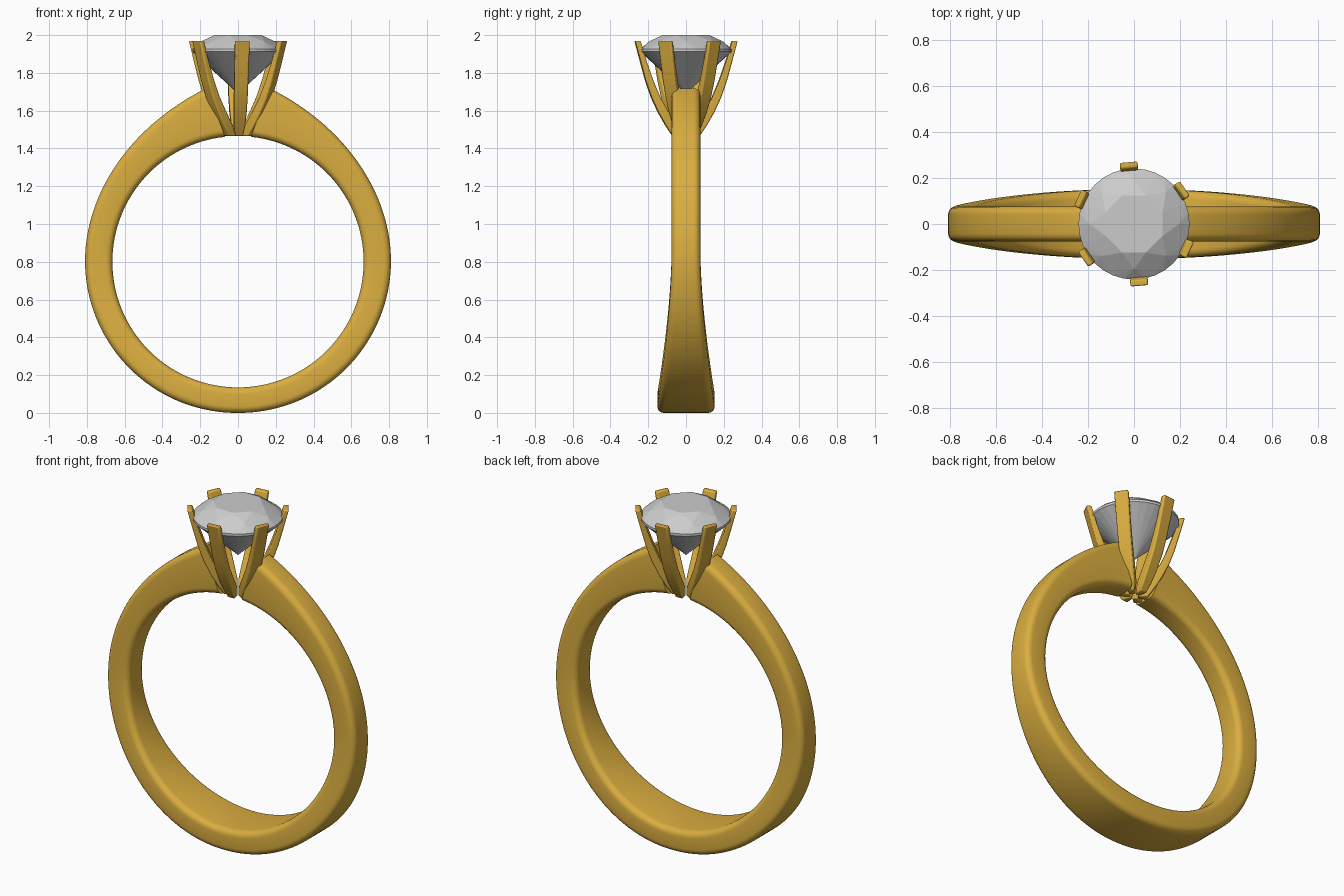
import bpy, bmesh
from math import sin, cos, pi, radians

if "Cube" in bpy.data.objects:
    bpy.data.objects.remove(bpy.data.objects["Cube"])

gold = bpy.data.materials.new("gold")
gold.diffuse_color = (0.70, 0.42, 0.05, 1)
gold.use_nodes = True
gold.node_tree.nodes["Principled BSDF"].inputs["Base Color"].default_value = gold.diffuse_color


def make(name, rings, material=None, smooth=None):
    """Skin a list of equal-length closed rings and cap both ends."""
    bm = bmesh.new()
    loops = [[bm.verts.new(p) for p in ring] for ring in rings]
    n = len(loops[0])
    for a, b in zip(loops, loops[1:]):
        for i in range(n):
            bm.faces.new((a[i], a[(i + 1) % n], b[(i + 1) % n], b[i]))
    bm.faces.new(loops[0])
    bm.faces.new(loops[-1])
    return finish(name, bm, material, smooth)


def finish(name, bm, material, smooth):
    bmesh.ops.recalc_face_normals(bm, faces=bm.faces)
    mesh = bpy.data.meshes.new(name)
    bm.to_mesh(mesh)
    bm.free()
    ob = bpy.data.objects.new(name, mesh)
    bpy.context.collection.objects.link(ob)
    if material:
        mesh.materials.append(material)
    if smooth:
        bpy.ops.object.select_all(action='DESELECT')
        bpy.context.view_layer.objects.active = ob
        ob.select_set(True)
        bpy.ops.object.shade_smooth_by_angle(angle=radians(smooth))
    return ob


# Band: rounded section swept round the finger hole, rising into two shoulders
CZ, INNER = 0.80, 0.665
rings = []
STEPS = 128
for s in range(STEPS + 1):
    t = -1 + 2 * s / STEPS
    deg = abs(t) * 169.6                       # angle away from the bottom
    outer = 0.80 + 0.01 * min(deg / 90, 1) + 2.45e-7 * max(0, deg - 90) ** 3
    low = CZ - outer * cos(radians(deg))
    k = max(0, 1 - low / 0.85)
    half = 0.076 + 0.076 * k ** 1.7            # wide at the bottom
    cr = 0.035                                 # corner radius
    ring = []
    for sy, sr, start in ((1, 1, 0), (-1, 1, 90), (-1, -1, 180), (1, -1, 270)):
        for j in range(6):
            a = radians(start + 18 * j)
            y = sy * (half - cr) + cr * cos(a)
            mid, th = (outer + INNER) / 2, (outer - INNER) / 2
            r = mid + sr * (th - cr) + cr * sin(a)
            u = (r - INNER) / (outer - INNER)
            phi = t * radians(174 + (169.6 - 174) * u)   # slanted ends
            ring.append((r * sin(phi), y, CZ - r * cos(phi)))
    rings.append(ring)
make("band", rings, gold, 40)

# Claw setting: six curved prongs; stations are outer r, inner r, z, half width
stations = [(0.072, 0.020, 1.465, 0.022), (0.108, 0.048, 1.52, 0.030),
            (0.148, 0.093, 1.59, 0.034), (0.185, 0.138, 1.67, 0.036),
            (0.216, 0.176, 1.76, 0.037), (0.243, 0.211, 1.86, 0.038),
            (0.272, 0.244, 1.97, 0.039)]
for i in range(6):
    a = radians(35 + 60 * i)
    c, s = cos(a), sin(a)
    rings = []
    for ro, ri, z, w in stations:
        wi = min(w, ri * 0.577 + 0.001)        # keep neighbours from crossing
        rings.append([(r * c - v * s, r * s + v * c, z)
                      for r, v in ((ro, -w), (ro, w), (ri, wi), (ri, -wi))])
    ob = make(f"prong_{i + 1}", rings, gold, 35)
    bev = ob.modifiers.new("soft_edges", 'BEVEL')
    bev.width, bev.segments, bev.limit_method = 0.007, 2, 'ANGLE'
    bev.angle_limit = radians(40)

# Brilliant-cut stone: convex hull of table, crown, girdle, pavilion and culet
bm = bmesh.new()


def ring_points(n, r, z, offset=0.0):
    for i in range(n):
        a = 2 * pi * (i + offset) / n
        bm.verts.new((r * cos(a), r * sin(a), z))


ring_points(8, 0.135, 2.0, 0.5)
ring_points(8, 0.196, 1.966)
ring_points(32, 0.242, 1.926)
ring_points(32, 0.242, 1.912)
ring_points(8, 0.075, 1.762, 0.5)
bm.verts.new((0, 0, 1.69))
bmesh.ops.convex_hull(bm, input=bm.verts)
bmesh.ops.dissolve_limit(bm, angle_limit=radians(1), verts=bm.verts, edges=bm.edges)
finish("stone", bm, None, None)
